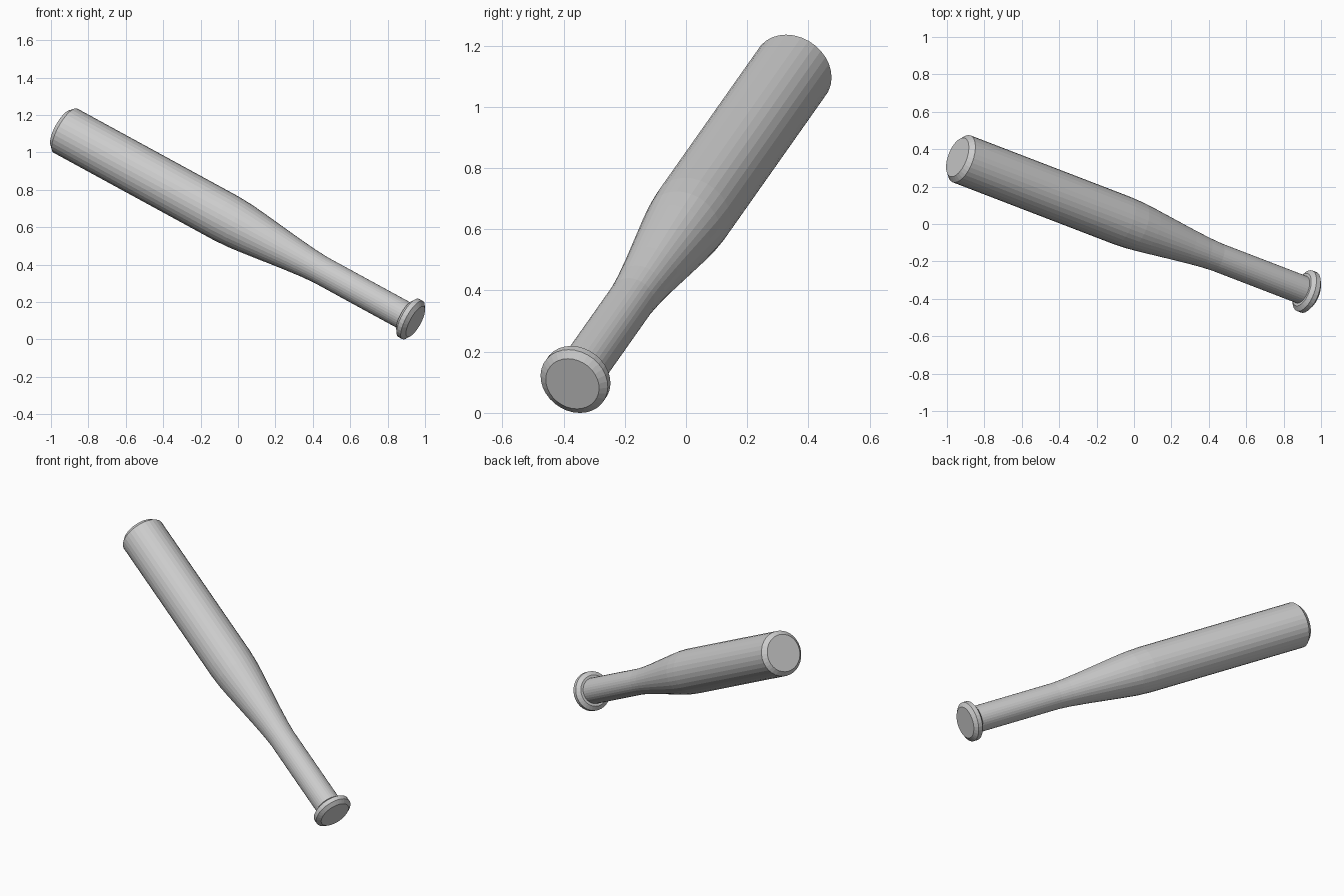
import bpy, bmesh, math
from mathutils import Vector

if "Cube" in bpy.data.objects:
    bpy.data.objects.remove(bpy.data.objects["Cube"])

SIDES = 32
KNOB_END = Vector((0.949, -0.371, 0.095))
AXIS = Vector((-0.8317, 0.3198, 0.4538)).normalized()


def lathe(name, profile, smooth_angle=25):
    """Spin (distance, radius) rings around the bat axis and cap both ends."""
    bm = bmesh.new()
    rings = []
    for s, r in profile:
        rings.append([bm.verts.new((r * math.cos(a), r * math.sin(a), s))
                      for a in (2 * math.pi * i / SIDES for i in range(SIDES))])
    for lo, hi in zip(rings, rings[1:]):
        for i in range(SIDES):
            j = (i + 1) % SIDES
            bm.faces.new((lo[i], lo[j], hi[j], hi[i]))
    bm.faces.new(rings[0][::-1])
    bm.faces.new(rings[-1])
    mesh = bpy.data.meshes.new(name)
    bm.to_mesh(mesh)
    bm.free()
    obj = bpy.data.objects.new(name, mesh)
    bpy.context.collection.objects.link(obj)
    # lean the part along the bat axis
    obj.location = KNOB_END
    obj.rotation_euler = AXIS.to_track_quat('Z', 'Y').to_euler()
    return obj


# flat-ended knob with chamfered rim, straight handle, flare, barrel, cap
lathe("bat", [
    (0.0, 0.092), (0.018, 0.116), (0.045, 0.116), (0.063, 0.092), (0.063, 0.077),
    (0.61, 0.077), (0.69, 0.082), (0.80, 0.093), (1.05, 0.122),
    (1.13, 0.130), (1.22, 0.134),
    (2.25, 0.134), (2.276, 0.110),
])
